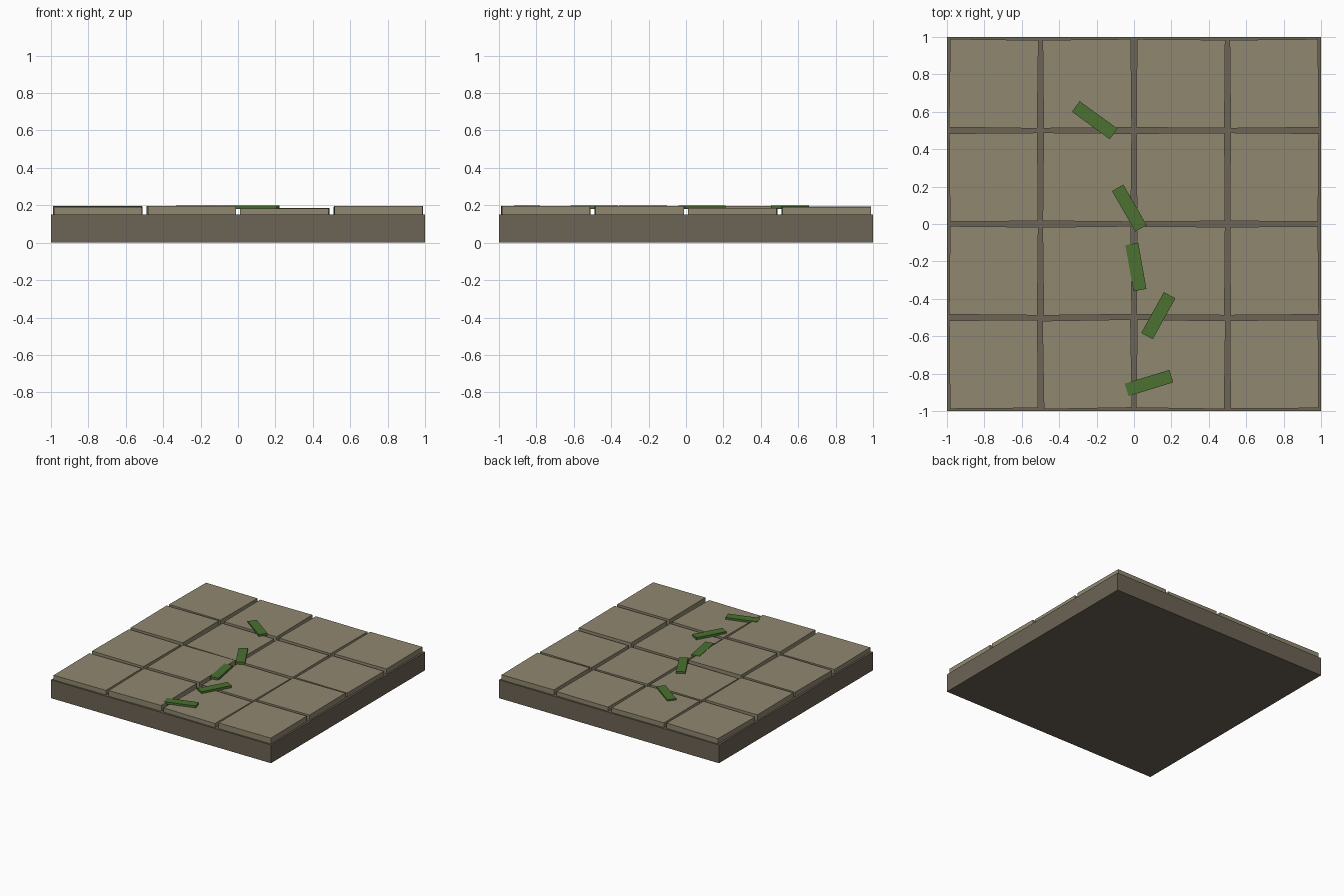
import bpy
from math import radians

if "Cube" in bpy.data.objects:
    bpy.data.objects.remove(bpy.data.objects["Cube"])

def material(name, rgb):
    m = bpy.data.materials.new(name)
    m.diffuse_color = (*rgb, 1)
    m.use_nodes = True
    m.node_tree.nodes["Principled BSDF"].inputs["Base Color"].default_value = m.diffuse_color
    return m

def box(name, x, y, z0, z1, sx, sy, angle, mat):
    bpy.ops.mesh.primitive_cube_add(size=1, location=(x, y, (z0 + z1) / 2),
                                    rotation=(0, 0, radians(angle)))
    o = bpy.context.object
    o.name = name
    o.scale = (sx, sy, z1 - z0)
    o.data.materials.append(mat)
    return o

mortar = material("mortar", (0.15, 0.125, 0.09))
stone = material("stone", (0.28, 0.245, 0.16))
moss = material("moss", (0.07, 0.165, 0.03))

# Base slab
box("base_slab", 0, 0, 0, 0.15, 2, 2, 0, mortar)

# Uneven paving stones: top height per row (front to back) and slight twist
tops = [(0.188, 0.197, 0.184, 0.197),
        (0.193, 0.197, 0.182, 0.195),
        (0.197, 0.184, 0.182, 0.186),
        (0.193, 0.188, 0.185, 0.192)]
twists = [(0.5, 1.0, -0.8, 0.4),
          (-0.6, 0.7, -0.5, 0.5),
          (0.5, -0.6, 0.4, -0.5),
          (-0.8, 0.6, -0.5, 0.6)]
for r in range(4):
    for c in range(4):
        box(f"paving_stone_{r}_{c}", -0.75 + 0.5 * c, -0.75 + 0.5 * r,
            0.15, tops[r][c], 0.472, 0.472, twists[r][c], stone)

# Moss strips scattered along the middle joint
for i, (x, y, a) in enumerate([(-0.21, 0.555, -36), (-0.025, 0.085, -60),
                               (0.01, -0.23, -80), (0.13, -0.49, 61),
                               (0.08, -0.85, 17)]):
    box(f"moss_strip_{i}", x, y, 0.18, 0.2, 0.25, 0.07, a, moss)
